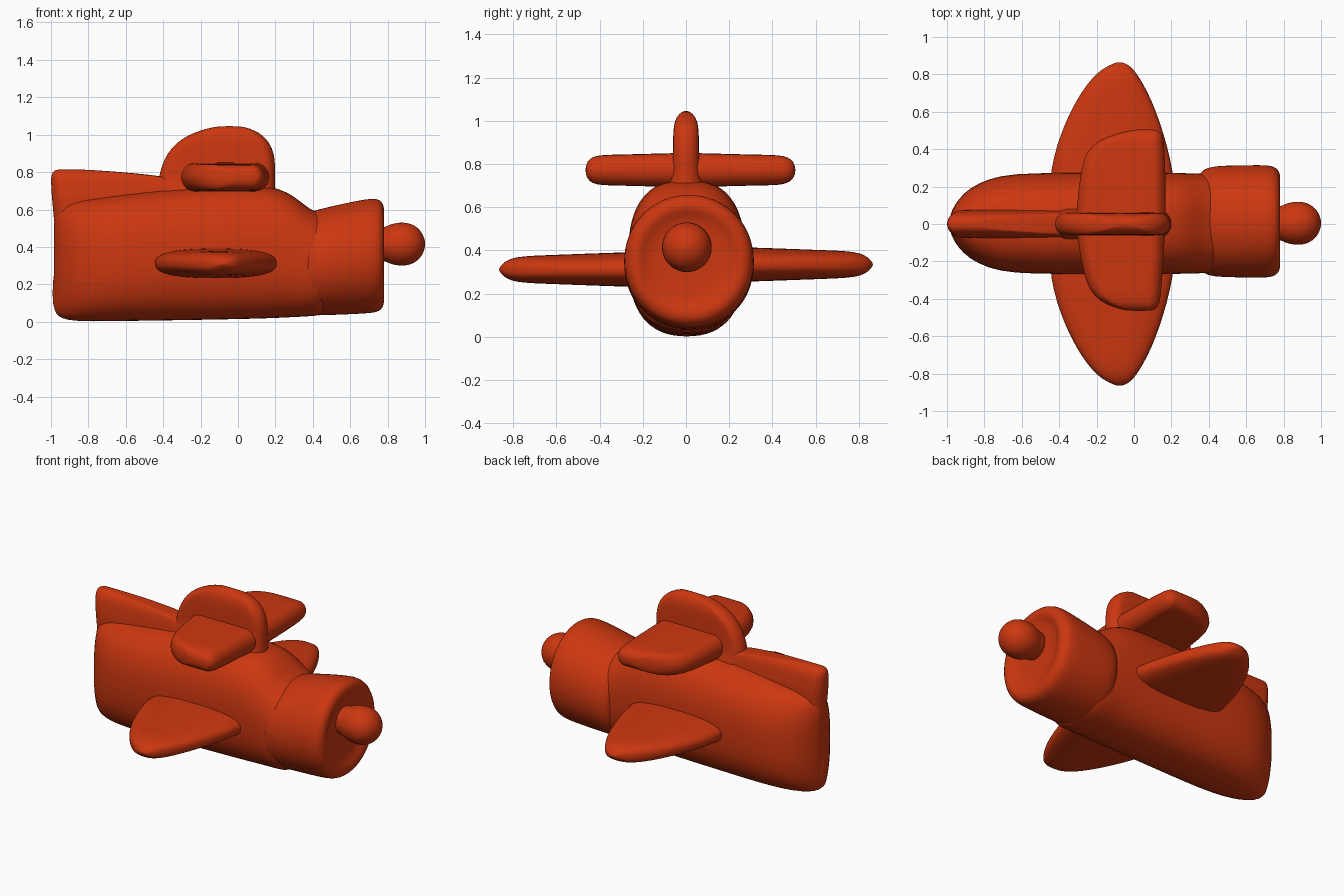
import bpy, bmesh, math

red = bpy.data.materials.new("orange_red")
red.diffuse_color = (0.60, 0.038, 0.005, 1)
AXES = {"x": (1, 2, 0), "y": (0, 2, 1), "z": (0, 1, 2)}


def outline(a0, a1, b0, b1, power, n=32):
    """Superellipse section, or a stadium with round ends when power is None."""
    ca, cb, ha, hb = (a0 + a1) / 2, (b0 + b1) / 2, (a1 - a0) / 2, (b1 - b0) / 2
    r = min(ha, hb)
    pts = []
    for i in range(n):
        t = 2 * math.pi * (i + 0.5) / n
        c, s = math.cos(t), math.sin(t)
        if power:
            u = math.copysign(abs(c) ** (2 / power), c) * ha
            v = math.copysign(abs(s) ** (2 / power), s) * hb
        else:
            u = r * c + math.copysign(ha - r, c)
            v = r * s + math.copysign(hb - r, s)
        pts.append((ca + u, cb + v))
    return pts


def loft(name, axis, sections, power=None):
    """Skin sections (t, a0, a1, b0, b1) placed along an axis."""
    bm = bmesh.new()
    ia, ib, it = AXES[axis]
    rings = []
    for t, *box in sections:
        ring = []
        for a, b in outline(*box, power):
            co = [0, 0, 0]
            co[ia], co[ib], co[it] = a, b, t
            ring.append(bm.verts.new(co))
        rings.append(ring)
    for p, q in zip(rings, rings[1:]):
        for i in range(len(p)):
            j = (i + 1) % len(p)
            bm.faces.new((p[i], p[j], q[j], q[i]))
    bm.faces.new(rings[0][::-1])
    bm.faces.new(rings[-1])
    bmesh.ops.recalc_face_normals(bm, faces=bm.faces)
    for f in bm.faces:
        f.smooth = True
    me = bpy.data.meshes.new(name)
    bm.to_mesh(me)
    bm.free()
    me.materials.append(red)
    ob = bpy.data.objects.new(name, me)
    bpy.context.collection.objects.link(ob)
    sub = ob.modifiers.new("smooth", "SUBSURF")
    sub.levels = sub.render_levels = 1
    return ob


# fuselage: (x, half width, bottom, top)
hull = [(-0.985, 0.03, 0.08, 0.56), (-0.975, 0.07, 0.04, 0.60), (-0.94, 0.13, 0.015, 0.63),
        (-0.88, 0.19, 0.003, 0.65), (-0.78, 0.24, 0.0, 0.665), (-0.65, 0.268, 0.002, 0.68),
        (-0.4, 0.272, 0.005, 0.71), (0.0, 0.272, 0.012, 0.735), (0.17, 0.272, 0.017, 0.727),
        (0.27, 0.27, 0.022, 0.695), (0.35, 0.268, 0.026, 0.63), (0.41, 0.265, 0.03, 0.585),
        (0.5, 0.25, 0.04, 0.57)]
loft("fuselage", "x", [(x, 0.003 - w, 0.003 + w, b, t) for x, w, b, t in hull], 2.5)

# engine cowl with a recessed front
cowl = [(0.33, 0.25, 0.05, 0.56), (0.375, 0.28, 0.033, 0.585), (0.42, 0.298, 0.032, 0.60),
        (0.55, 0.301, 0.036, 0.63), (0.68, 0.303, 0.042, 0.657), (0.74, 0.300, 0.048, 0.662),
        (0.77, 0.28, 0.065, 0.645), (0.783, 0.25, 0.10, 0.61), (0.775, 0.22, 0.13, 0.58),
        (0.755, 0.19, 0.17, 0.55), (0.75, 0.1, 0.26, 0.46)]
loft("engine_cowl", "x", [(x, 0.014 - w, 0.014 + w, b, t) for x, w, b, t in cowl], 2.05)

# spinner ball on a short neck
ball = [(0.72, 0.09), (0.78, 0.088), (0.80, 0.1), (0.835, 0.112), (0.88, 0.118), (0.925, 0.11),
        (0.96, 0.09), (0.985, 0.06), (0.998, 0.025), (1.0, 0.008)]
loft("spinner", "x", [(x, 0.004 - r, 0.004 + r, 0.415 - r, 0.415 + r) for x, r in ball], 2)

# tail ridge: upright slab along the back and the tail edge
ridge = [(0.02, -0.92, -0.6, 0.03), (0.03, -0.965, -0.5, 0.05), (0.08, -0.993, -0.4, 0.065),
         (0.22, -0.993, -0.3, 0.065), (0.35, -0.967, -0.3, 0.065), (0.5, -0.98, -0.3, 0.065),
         (0.65, -0.994, -0.25, 0.08), (0.70, -0.998, -0.25, 0.07), (0.76, -1.0, -0.3, 0.062),
         (0.785, -0.998, -0.45, 0.05), (0.805, -0.988, -0.68, 0.035), (0.815, -0.97, -0.85, 0.015)]
loft("tail_ridge", "z", [(z, a, b, -w, w) for z, a, b, w in ridge])

# main wings: (span, trailing x, leading x, half thickness)
wing = [(0.15, -0.46, 0.225, 0.082), (0.28, -0.447, 0.21, 0.08), (0.42, -0.415, 0.178, 0.075),
        (0.55, -0.365, 0.138, 0.07), (0.66, -0.31, 0.095, 0.066), (0.75, -0.25, 0.05, 0.062),
        (0.81, -0.195, 0.01, 0.052), (0.84, -0.15, -0.015, 0.035), (0.858, -0.11, -0.045, 0.015),
        (0.865, -0.09, -0.065, 0.005)]
for side, name, zc in ((1, "left_wing", 0.335), (-1, "right_wing", 0.312)):
    loft(name, "y", [(side * s, a, b, zc - h, zc + h) for s, a, b, h in wing], 2.6)

# upper cross wing, one piece: (y, trailing x, leading x, half thickness)
upper = [(-0.465, -0.02, 0.085, 0.012), (-0.457, -0.07, 0.115, 0.04), (-0.435, -0.14, 0.133, 0.062),
         (-0.39, -0.215, 0.143, 0.071), (-0.3, -0.265, 0.15, 0.072), (-0.1, -0.3, 0.163, 0.078),
         (0.0, -0.31, 0.17, 0.08), (0.1, -0.305, 0.17, 0.078), (0.3, -0.285, 0.168, 0.072),
         (0.4, -0.25, 0.163, 0.071), (0.455, -0.175, 0.158, 0.066), (0.485, -0.09, 0.148, 0.052),
         (0.5, -0.02, 0.13, 0.032), (0.506, 0.02, 0.1, 0.012)]
loft("upper_wing", "y", [(y, a, b, 0.772 - h, 0.772 + h) for y, a, b, h in upper])

# top fin: (z, back x, front x, half thickness)
fin = [(0.62, -0.42, 0.2, 0.1), (0.70, -0.43, 0.2, 0.085), (0.74, -0.428, 0.198, 0.068),
       (0.80, -0.418, 0.198, 0.062), (0.87, -0.395, 0.198, 0.061), (0.93, -0.355, 0.183, 0.06),
       (0.975, -0.305, 0.155, 0.057), (1.01, -0.24, 0.115, 0.048), (1.035, -0.16, 0.06, 0.03),
       (1.046, -0.1, 0.01, 0.01)]
loft("top_fin", "z", [(z, a, b, -w, w) for z, a, b, w in fin])
